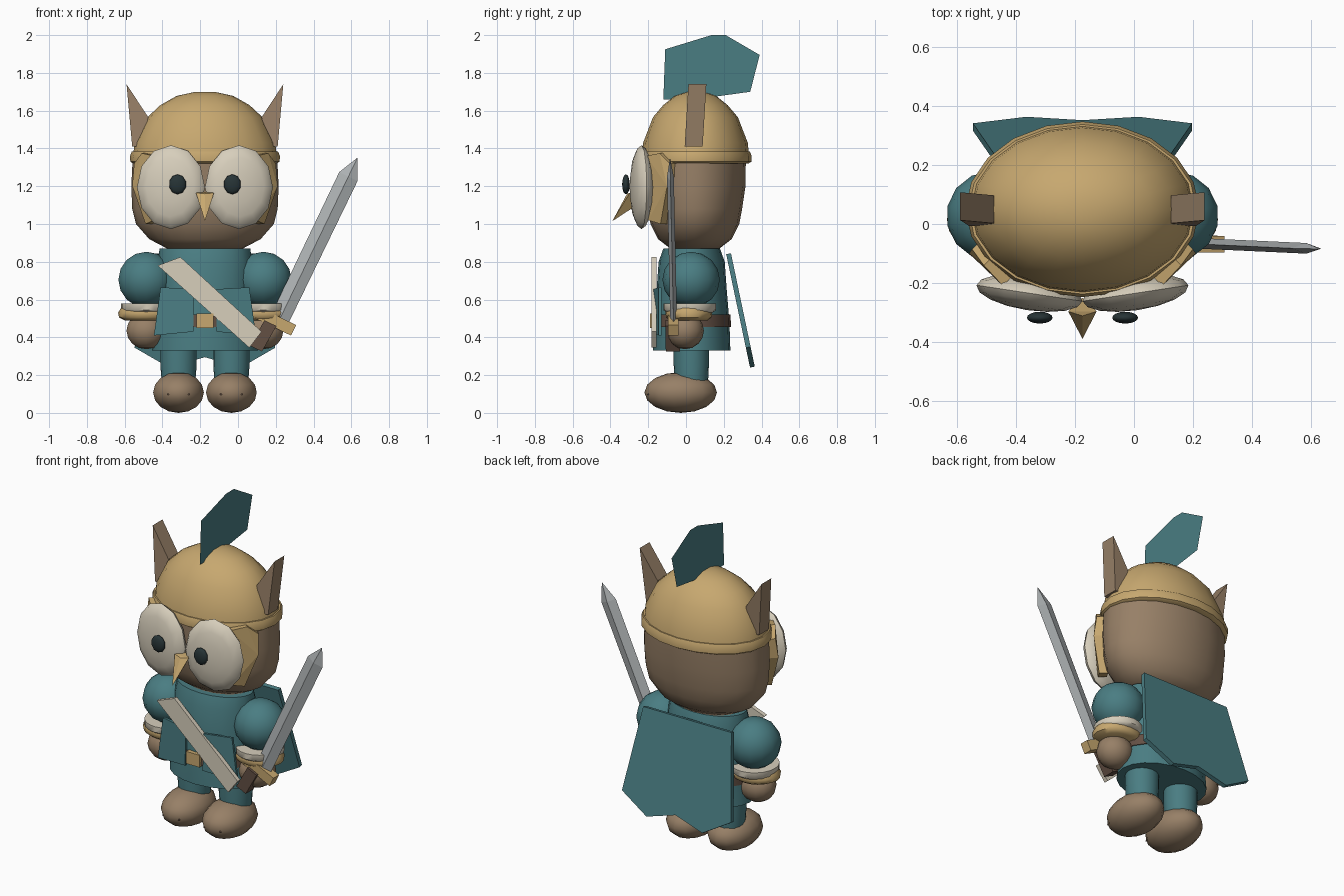
import bpy, bmesh, math
from mathutils import Vector, Matrix

if "Cube" in bpy.data.objects:
    bpy.data.objects.remove(bpy.data.objects["Cube"])

CX = -0.175  # body centre line; the sword widens the model to the right


def mat(name, r, g, b):
    m = bpy.data.materials.new(name)
    m.diffuse_color = (r, g, b, 1)
    m.use_nodes = True
    m.node_tree.nodes["Principled BSDF"].inputs["Base Color"].default_value = m.diffuse_color
    return m


BROWN = mat("brown feathers", .31, .215, .135)
GOLD = mat("gold", .57, .39, .16)
TEAL = mat("teal cloth", .068, .205, .225)
CREAM = mat("cream", .68, .62, .50)
STEEL = mat("steel", .43, .455, .465)
DARK = mat("dark pupil", .02, .034, .037)
LEATHER = mat("dark leather", .127, .08, .058)


def finish(name, bm, m, smooth=None):
    bmesh.ops.recalc_face_normals(bm, faces=bm.faces)
    me = bpy.data.meshes.new(name)
    bm.to_mesh(me)
    bm.free()
    me.materials.append(m)
    if smooth:
        for p in me.polygons:
            p.use_smooth = True
        me.set_sharp_from_angle(angle=math.radians(smooth))
    ob = bpy.data.objects.new(name, me)
    bpy.context.collection.objects.link(ob)
    return ob


def lathe(name, rings, x, y, m, n=20):
    """Stack of elliptical rings (rx, ry, z), capped at both ends."""
    bm = bmesh.new()
    loops = [[bm.verts.new((x + rx * math.cos(2 * math.pi * i / n),
                            y + ry * math.sin(2 * math.pi * i / n), z)) for i in range(n)]
             for rx, ry, z in rings]
    for a, b in zip(loops, loops[1:]):
        for i in range(n):
            j = (i + 1) % n
            bm.faces.new((a[i], a[j], b[j], b[i]))
    bm.faces.new(loops[0])
    bm.faces.new(loops[-1])
    return finish(name, bm, m, 50)


def ball(name, loc, size, m, turn=0, n=14, facing=False):
    bm = bmesh.new()
    bmesh.ops.create_uvsphere(bm, u_segments=n, v_segments=8, radius=1)
    if facing:  # poles point forward
        bmesh.ops.rotate(bm, matrix=Matrix.Rotation(math.pi / 2, 3, 'X'), verts=bm.verts)
    bm.transform(Matrix.Translation(loc) @ Matrix.Rotation(turn, 4, 'Z') @ Matrix.Diagonal((*size, 1)))
    return finish(name, bm, m, 60)


def hull(name, pts, m):
    bm = bmesh.new()
    for p in pts:
        bm.verts.new(p)
    bmesh.ops.convex_hull(bm, input=bm.verts)
    bmesh.ops.dissolve_limit(bm, angle_limit=.02, verts=bm.verts, edges=bm.edges)
    return finish(name, bm, m)


def plate(name, pts, thick, m):
    """Flat polygon extruded by a vector."""
    bm = bmesh.new()
    f = bm.faces.new([bm.verts.new(p) for p in pts])
    if thick:
        r = bmesh.ops.extrude_face_region(bm, geom=[f], use_keep_orig=True)
        bmesh.ops.translate(bm, vec=thick,
                            verts=[v for v in r["geom"] if isinstance(v, bmesh.types.BMVert)])
    return finish(name, bm, m)


# head and helmet
lathe("head", [(.2, .13, .87), (.295, .195, .92), (.365, .235, 1.0), (.385, .25, 1.08),
               (.39, .268, 1.2), (.382, .27, 1.36)], CX, .047, BROWN)
lathe("helmet_dome", [(.382, .285, 1.35), (.372, .277, 1.43), (.305, .225, 1.565),
                      (.235, .17, 1.63), (.15, .11, 1.678), (.05, .04, 1.7)], CX, .05, GOLD)
lathe("helmet_rim", [(.38, .28, 1.32), (.395, .297, 1.33), (.397, .298, 1.36),
                     (.387, .288, 1.385), (.36, .26, 1.385)], CX, .05, GOLD)
plate("crest", [(CX, y, z) for y, z in [(-.12, 1.66), (-.11, 1.925), (.135, 2), (.21, 2),
                                        (.39, 1.895), (.34, 1.7), (.05, 1.66)]], None, TEAL)
hull("beak", [(CX - .048, -.297, 1.165), (CX + .048, -.297, 1.165), (CX, -.25, 1.17),
              (CX, -.312, 1.16), (CX, -.26, 1.1), (CX, -.39, 1.015)], GOLD)

# body
lathe("tunic", [(.28, .205, .33), (.265, .2, .48), (.25, .185, .66), (.25, .175, .8),
                (.24, .15, .87)], CX, .03, TEAL)
lathe("collar", [(.16, .11, .85), (.16, .11, .878)], CX, .035, CREAM)
lathe("belt", [(.272, .208, .455), (.27, .206, .52)], CX, .03, LEATHER)
plate("buckle", [(CX + x, -.19, z) for x, z in [(-.045, .45), (.045, .45), (.045, .525), (-.045, .525)]],
      (0, .03, 0), GOLD)
plate("sash", [(x, -.183, z) for x, z in [(-.425, .78), (-.305, .825), (.125, .43), (.06, .345)]],
      (0, .026, 0), CREAM)

# cape with a notched hem, hanging away from the back
hem = [(-.30, .845), (.30, .845), (.372, .35), (.19, .245), (0, .30), (-.19, .245), (-.372, .35)]
plate("cape", [(CX + x, .238 + (.845 - z) * .21, z) for x, z in hem], (0, -.025, -.005), TEAL)

# mirrored parts
for side, s in (("left", -1), ("right", 1)):
    def X(o):
        return CX + s * o
    ball(side + "_eye", (X(.18), -.235, 1.195), (.182, .058, .222), CREAM, s * .15, 12, True)
    ball(side + "_pupil", (X(.145), -.318, 1.21), (.046, .02, .053), DARK, 0, 10, True)
    plate(side + "_ear", [(X(o), .005 + (z - 1.41) * .06 - .012, z) for o, z in
                          [(.415, 1.74), (.3, 1.565), (.34, 1.41), (.385, 1.41)]], (0, .095, 0), BROWN)
    guard = [(.375, -.085, 1.32), (.385, -.1, 1.2), (.315, -.135, 1.0),
             (.27, -.2, 1.02), (.27, -.21, 1.36), (.335, -.14, 1.375)]
    hull(side + "_cheek_guard", [(X(o - d), y + d, z) for o, y, z in guard for d in (0, .035)], GOLD)
    ball(side + "_sleeve", (X(.31), .027, .705), (.152, .152, .148), TEAL)
    lathe(side + "_cuff", [(.125, .12, .53), (.135, .14, .545), (.135, .14, .58)], X(.31), .02, CREAM)
    lathe(side + "_bracer", [(.115, .1, .49), (.145, .12, .505), (.15, .124, .53), (.135, .115, .555)],
          X(.31), .015, GOLD)
    ball(side + "_hand", (X(.31), -.005, .435), (.108, .1, .098), BROWN)
    lathe(side + "_leg", [(.088, .088, .15), (.096, .093, .25), (.096, .093, .42)], X(.14), .028, TEAL)
    ball(side + "_foot", (X(.14), -.028, .108), (.138, .192, .108), BROWN)
    for t in (-.055, .055):  # toe lines
        plate(side + "_toe_line", [(X(.14) + t + dx, y, z) for dx, y, z in
                                   [(-.004, -.205, .095), (.004, -.205, .095), (.004, -.175, .14),
                                    (-.004, -.175, .14)]], (0, .02, 0), LEATHER)
    plate(side + "_tunic_flap", [(X(o), y, z) for o, y, z in
                                 [(.06, -.172, .655), (.235, -.145, .665), (.27, -.145, .41),
                                  (.06, -.18, .43)]], (0, .015, 0), TEAL)

# sword, in its own frame: s along blade, w across, h through
D, P = Vector((.434, -.02, .901)), Vector((.901, 0, -.434))


def sw(s, w, h):
    return Vector((.225, -.066, .505)) + D * s + P * w + Vector((0, h, 0))


hull("sword_blade", [sw(s, w, h) for s, k in ((-.02, .95), (.828, 1)) for w, h in
                     ((-.054 * k, 0), (.054 * k, 0), (0, -.018), (0, .018))] + [sw(.94, 0, 0)], STEEL)
hull("sword_guard", [sw(s, w, h) for s in (-.062, 0) for w in (-.126, .092) for h in (-.03, .025)], GOLD)
hull("sword_grip", [sw(s, w + c, h) for s, c in ((-.05, -.035), (-.205, -.045)) for w in (-.035, .035)
                    for h in (-.045, .03)], LEATHER)
